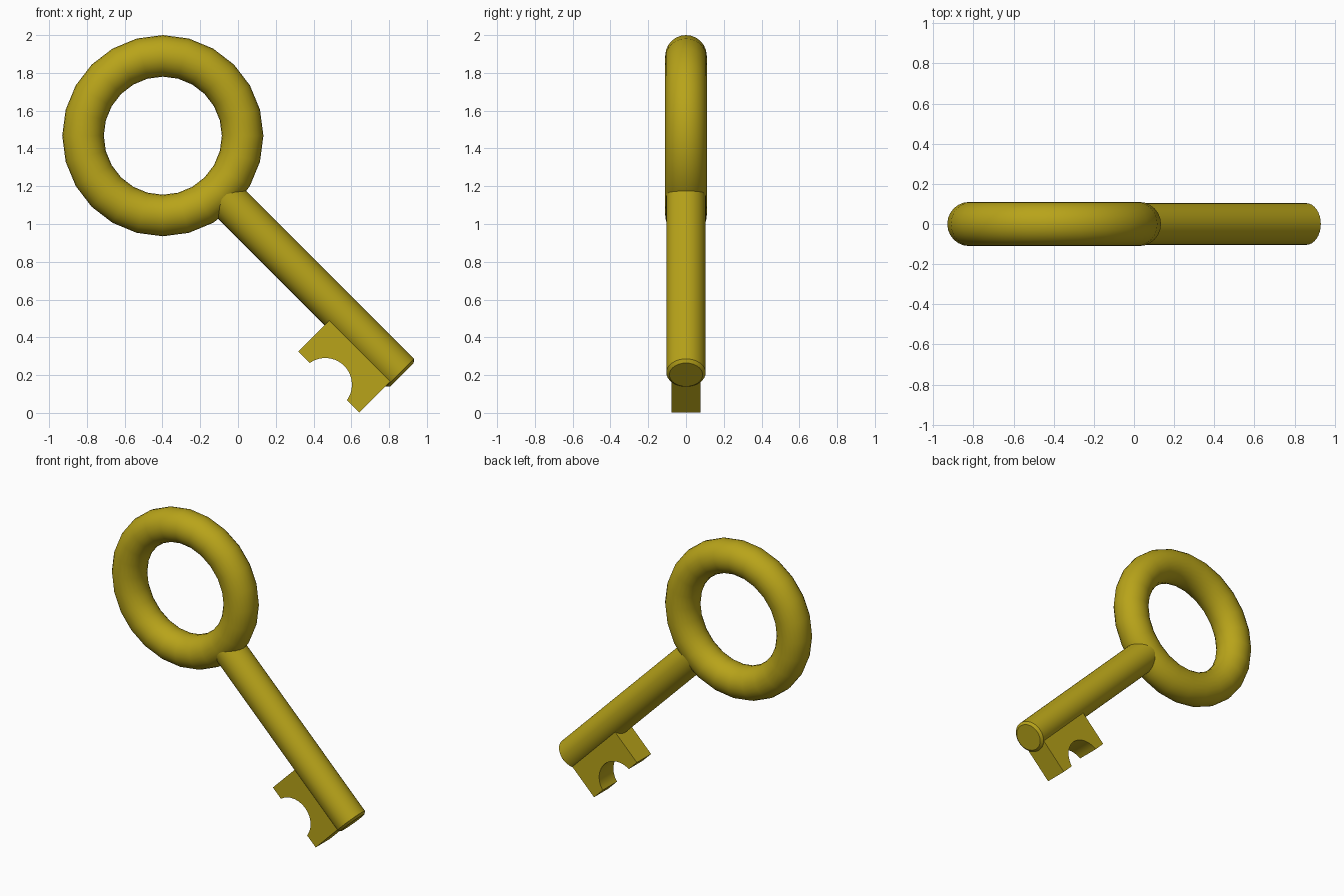
import bpy, bmesh, math
from mathutils import Matrix

if "Cube" in bpy.data.objects:
    bpy.data.objects.remove(bpy.data.objects["Cube"])

# Key frame: local x runs along the shaft to the tip, local z across it
FRAME = Matrix.Translation((0.535, 0, 0.535)) @ Matrix.Rotation(math.radians(45), 4, 'Y')

gold = bpy.data.materials.new("gold")
gold.diffuse_color = (0.48, 0.37, 0.01, 1)
gold.use_nodes = True
gold.node_tree.nodes["Principled BSDF"].inputs["Base Color"].default_value = gold.diffuse_color


def add_part(name, bm, angle):
    bmesh.ops.recalc_face_normals(bm, faces=bm.faces)
    mesh = bpy.data.meshes.new(name)
    bm.to_mesh(mesh)
    bm.free()
    mesh.materials.append(gold)
    ob = bpy.data.objects.new(name, mesh)
    bpy.context.collection.objects.link(ob)
    ob.matrix_world = FRAME
    bpy.ops.object.select_all(action='DESELECT')
    ob.select_set(True)
    bpy.context.view_layer.objects.active = ob
    bpy.ops.object.shade_smooth_by_angle(angle=math.radians(angle))
    return ob


# Bow: ring with a 24-sided outline
bpy.ops.mesh.primitive_torus_add(major_segments=24, minor_segments=24,
                                 major_radius=0.4225, minor_radius=0.11,
                                 location=(-0.398, 0, 1.4675),
                                 rotation=(math.pi / 2, 0, 0))
bow = bpy.context.object
bow.name = "bow_ring"
bow.data.materials.append(gold)
bpy.ops.object.shade_smooth_by_angle(angle=math.radians(40))

# Shaft: rod with chamfered ends
bm = bmesh.new()
sides = 32
rings = []
for s, r in ((-0.905, 0.088), (-0.89, 0.104), (0.456, 0.104), (0.471, 0.088)):
    rings.append([bm.verts.new((s, r * math.cos(2 * math.pi * i / sides),
                                r * math.sin(2 * math.pi * i / sides)))
                  for i in range(sides)])
for a, b in zip(rings, rings[1:]):
    for i in range(sides):
        j = (i + 1) % sides
        bm.faces.new((a[i], a[j], b[j], b[i]))
bm.faces.new(rings[0])
bm.faces.new(rings[-1])
add_part("shaft", bm, 30)

# Bit: plate with a round notch in its lower edge
left, right, low, half = -0.005, 0.453, -0.302, 0.077
cs, ct, r = 0.221, -0.324, 0.141
start = math.asin((low - ct) / r)
profile = [(right, low), (right, 0), (left, 0), (left, low)]
n = 20
for i in range(n + 1):
    a = math.pi - start - (math.pi - 2 * start) * i / n
    profile.append((cs + r * math.cos(a), ct + r * math.sin(a)))
bm = bmesh.new()
face = bm.faces.new([bm.verts.new((s, -half, t)) for s, t in profile])
ext = bmesh.ops.extrude_face_region(bm, geom=[face], use_keep_orig=True)
bmesh.ops.translate(bm, vec=(0, 2 * half, 0),
                    verts=[v for v in ext["geom"] if isinstance(v, bmesh.types.BMVert)])
add_part("bit", bm, 30)
